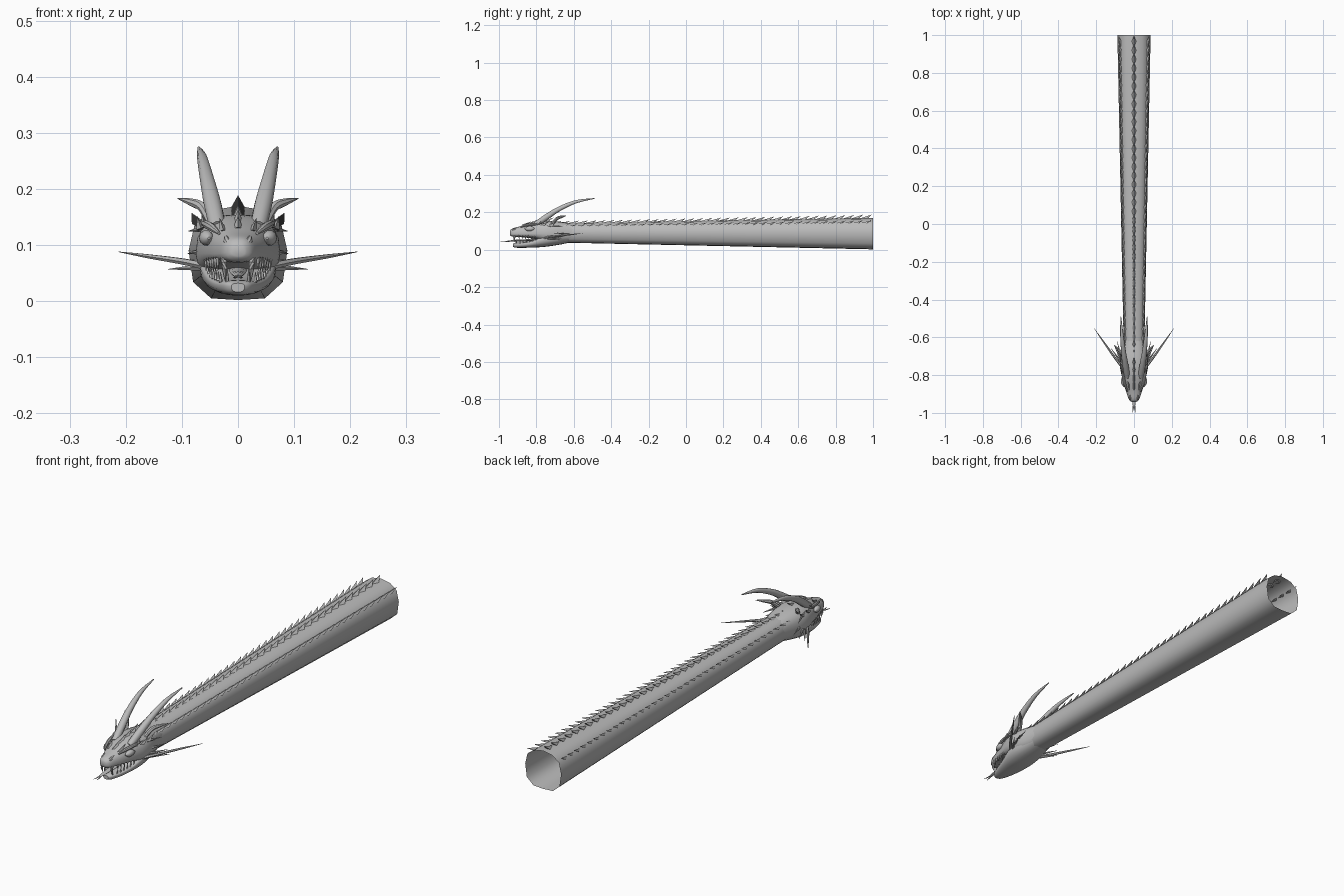
import bpy, bmesh, math
from mathutils import Vector

if "Cube" in bpy.data.objects:
    bpy.data.objects.remove(bpy.data.objects["Cube"])

grey = bpy.data.materials.new("scale_grey")
grey.diffuse_color = (0.5, 0.5, 0.5, 1)
grey.use_nodes = True
grey.node_tree.nodes["Principled BSDF"].inputs["Base Color"].default_value = grey.diffuse_color


def finish(name, bm, angle=40, closed=True):
    if closed:
        bmesh.ops.recalc_face_normals(bm, faces=bm.faces)
    me = bpy.data.meshes.new(name)
    bm.to_mesh(me)
    bm.free()
    me.materials.append(grey)
    ob = bpy.data.objects.new(name, me)
    bpy.context.collection.objects.link(ob)
    bpy.ops.object.select_all(action='DESELECT')
    ob.select_set(True)
    bpy.context.view_layer.objects.active = ob
    bpy.ops.object.shade_smooth_by_angle(angle=math.radians(angle))
    return ob


def loft(bm, rings, cap=True):
    rows = [[bm.verts.new(p) for p in r] for r in rings]
    n = len(rows[0])
    for a, b in zip(rows, rows[1:]):
        for i in range(n):
            bm.faces.new((a[i], a[(i + 1) % n], b[(i + 1) % n], b[i]))
    if cap:
        bm.faces.new(rows[0])
        bm.faces.new(rows[-1][::-1])


def smooth_rows(rows, steps):
    """Catmull-Rom interpolation of rows of numbers."""
    out = []
    for i in range(len(rows) - 1):
        p = [rows[max(0, min(len(rows) - 1, i + k))] for k in (-1, 0, 1, 2)]
        for s in range(steps):
            t = s / steps
            out.append([b + 0.5 * t * (c - a + t * (2*a - 5*b + 4*c - d + t * (3*(b - c) + d - a)))
                        for a, b, c, d in zip(*p)])
    return out + [list(rows[-1])]


def taper(bm, pts, sides=8, steps=4, flat=1.0):
    """Tapering tube along points of (x, y, z, radius)."""
    rows = smooth_rows(pts, steps)
    ps = [Vector(r[:3]) for r in rows]
    rings = []
    for i, p in enumerate(ps):
        t = (ps[min(i + 1, len(ps) - 1)] - ps[max(i - 1, 0)]).normalized()
        u = t.cross(Vector((0, 0, 1))).normalized()
        v = u.cross(t)
        r = max(rows[i][3], 0.0003)
        rings.append([p + u * r * math.cos(k * math.tau / sides) + v * r * flat * math.sin(k * math.tau / sides)
                      for k in range(sides)])
    loft(bm, rings)


def thorn(bm, base, tip, w, length):
    """Four sided scale thorn, base spread in x and y."""
    b = Vector(base)
    v = [bm.verts.new(b + Vector(o)) for o in ((0, -length, 0), (w, 0, -w * .35), (0, length * .3, 0), (-w, 0, -w * .35))]
    t = bm.verts.new(tip)
    for i in range(4):
        bm.faces.new((v[i], v[(i + 1) % 4], t))
    bm.faces.new(v[::-1])


def both(p):
    return [[(s * q[0], *q[1:]) for q in p] for s in (-1, 1)]


# Neck: open tube, half section as (x, z) fractions of the rear opening
HALF = [(0, 0.002), (.048, .005), (.08, .034), (.088, .09), (.077, .138), (.045, .162), (0, .170)]
SECTION = HALF + [(-x, z) for x, z in HALF[-2:0:-1]]


def neck_pt(x, z, y):
    t = (1 - y) / 1.66
    return (x * (1 - .38 * t), y, .086 + .004 * t + (z - .086) * (1 - .38 * t))


bm = bmesh.new()
loft(bm, [[neck_pt(x, z, -.66 + 1.66 * i / 20) for x, z in SECTION] for i in range(21)], cap=False)
finish("neck", bm, 50)

# Rows of thorns along the spine and both upper flanks
bm = bmesh.new()
N = 36
for i in range(N):
    y = -.70 + 1.66 * i / (N - 1)
    thorn(bm, neck_pt(0, .167, y), neck_pt(0, .189, y + .035), .016, .032)
finish("spine_thorns", bm, 20)
bm = bmesh.new()
for i in range(N):
    y = -.66 + 1.62 * i / (N - 1)
    for s in (-1, 1):
        thorn(bm, neck_pt(s * .072, .142, y), neck_pt(s * .083, .158, y + .035), .011, .028)
finish("flank_thorns", bm, 20)


# Head: rows of (y, half width, top z, bottom z, height of widest line)
def oval(row, n=20, k=.8):
    y, w, top, bot, mid = row
    pts = []
    for i in range(n):
        a = i * math.tau / n
        c, s = math.cos(a), math.sin(a)
        x = w * math.copysign(abs(c) ** k, c)
        pts.append((x, y, mid + (top - mid if s > 0 else mid - bot) * math.copysign(abs(s) ** k, s)))
    return pts


bm = bmesh.new()
loft(bm, [oval(r) for r in smooth_rows([
    (-.942, .012, .100, .080, .088), (-.930, .026, .113, .070, .086), (-.89, .041, .124, .068, .084),
    (-.85, .053, .137, .064, .085), (-.80, .066, .150, .056, .085), (-.75, .075, .155, .040, .085),
    (-.70, .072, .153, .032, .085), (-.64, .060, .145, .036, .088), (-.59, .052, .136, .045, .09)], 3)])
finish("skull", bm)
bm = bmesh.new()
loft(bm, [oval(r) for r in smooth_rows([
    (-.925, .012, .032, .016, .026), (-.91, .025, .037, .011, .028), (-.87, .040, .040, .010, .030),
    (-.82, .054, .050, .012, .038), (-.77, .066, .072, .014, .055), (-.72, .068, .10, .020, .065),
    (-.66, .058, .11, .030, .075), (-.60, .048, .11, .044, .08)], 3)])
finish("lower_jaw", bm)

# Horns
bm = bmesh.new()
for p in both([(.036, -.81, .130, .015), (.045, -.75, .172, .016), (.055, -.68, .217, .013),
               (.064, -.59, .256, .009), (.070, -.49, .274, .002)]):
    taper(bm, p, 10)
finish("horns", bm)

# Small back horns that turn outward
bm = bmesh.new()
for p in both([(.045, -.72, .135, .009), (.062, -.69, .166, .009), (.083, -.665, .176, .007), (.107, -.64, .183, .001)]):
    taper(bm, p, 8)
finish("ear_horns", bm)

# Long whiskers and short cheek spines
bm = bmesh.new()
for p in both([(.060, -.76, .063, .007), (.10, -.71, .071, .006), (.16, -.625, .080, .004), (.213, -.55, .088, .0005)]):
    taper(bm, p, 6, 3)
for tip in ((.124, -.655, .057), (.106, -.64, .068), (.090, -.62, .085), (.088, -.66, .125)):
    for p in both([(.055, -.75, tip[2] + .004, .008), (*tip, .0005)]):
        taper(bm, p, 6, 2)
finish("whiskers", bm)

# Eyes with brow ridges
bm = bmesh.new()
for p in both([(.052, -.862, .112, .002), (.054, -.848, .112, .011), (.058, -.828, .113, .012), (.062, -.81, .113, .002)]):
    taper(bm, p, 10, 3, 1.1)
finish("eyes", bm)
bm = bmesh.new()
for p in both([(.034, -.885, .121, .003), (.046, -.855, .131, .007), (.057, -.81, .137, .007), (.066, -.76, .142, .001)]):
    taper(bm, p, 8, 3)
finish("brows", bm)

# Nostrils and skull thorns
bm = bmesh.new()
for p in both([(.016, -.932, .100, .003), (.019, -.92, .107, .007), (.022, -.895, .116, .002)]):
    taper(bm, p, 8, 3)
finish("nostrils", bm)
bm = bmesh.new()
for x, y, z in ((.058, -.80, .133), (.066, -.76, .130), (.066, -.72, .128), (.026, -.86, .127)):
    for s in (-1, 1):
        thorn(bm, (s * x, y, z), (s * (x + .007), y + .028, z + .022), .008, .02)
for y, z in ((-.86, .132), (-.82, .143), (-.78, .150), (-.74, .153)):
    thorn(bm, (0, y, z), (0, y + .035, z + .020), .010, .022)
finish("skull_thorns", bm, 20)

# Teeth: fangs first, then smaller rows on both jaws
bm = bmesh.new()
for p in both([(.025, -.918, .078, .006), (.024, -.918, .058, .005), (.023, -.912, .036, .0005)]):
    taper(bm, p, 6, 2)
for p in both([(.019, -.905, .030, .004), (.019, -.907, .058, .0005)]):
    taper(bm, p, 6, 2)
for i in range(6):
    y = -.895 + i * .017
    x = .036 + i * .0042
    for p in both([(x, y, .078, .005), (x, y + .004, .054, .0005)]) + \
            both([(x - .005, y + .006, .034 + i * .002, .004), (x - .005, y + .009, .052 + i * .002, .0005)]):
        taper(bm, p, 5, 1)
finish("teeth", bm)

# Forked tongue
bm = bmesh.new()
taper(bm, [(0, -.80, .056, .016), (0, -.86, .050, .014), (0, -.92, .048, .011), (0, -.965, .044, .006)], 8, 3, .4)
for p in both([(.002, -.955, .045, .004), (.005, -.98, .042, .003), (.009, -1.0, .042, .0005)]):
    taper(bm, p, 6, 2, .5)
finish("tongue", bm)
